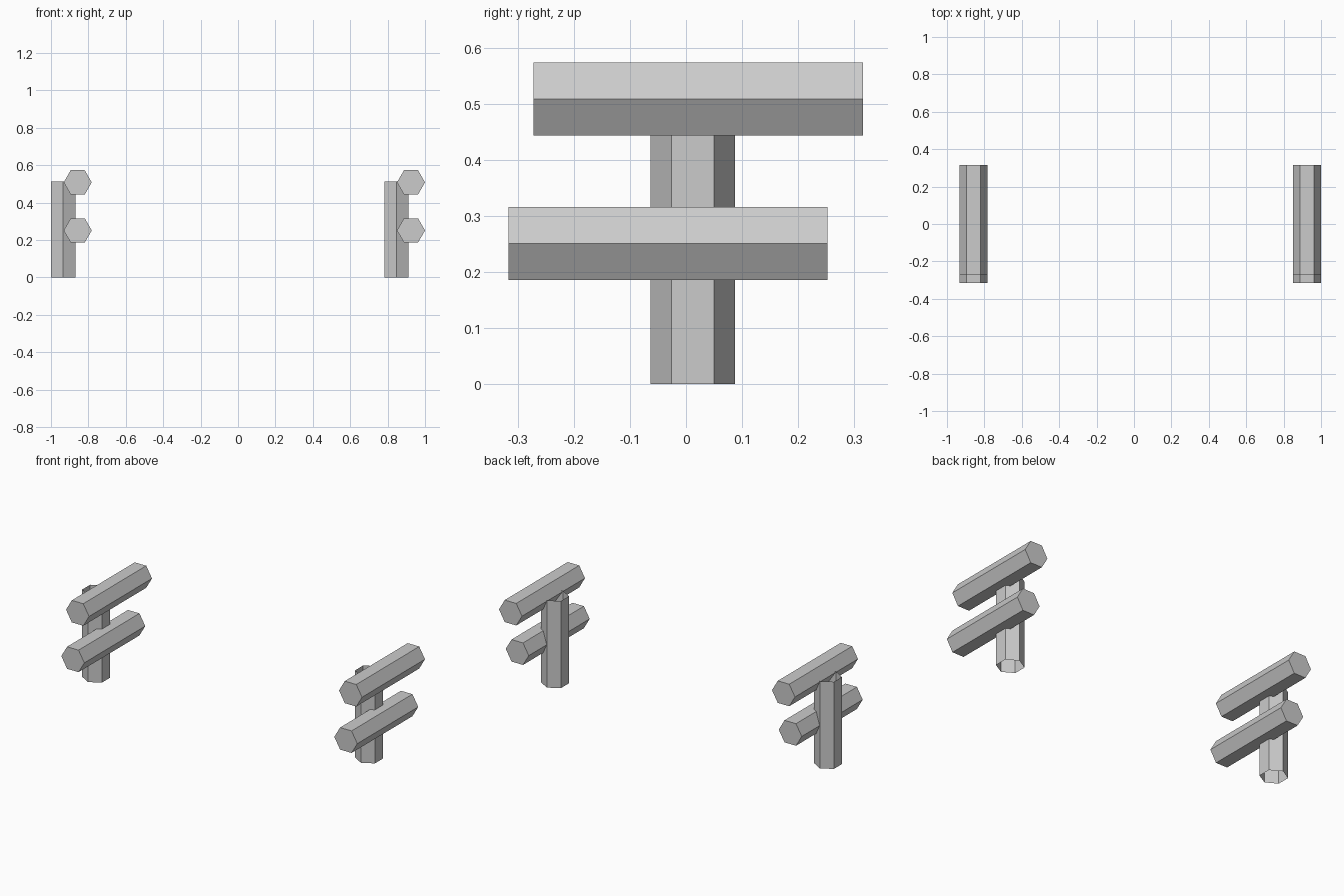
import bpy
import bmesh
from math import cos, sin, tau
from mathutils import Vector

cube = bpy.data.objects.get("Cube")
if cube:
    bpy.data.objects.remove(cube, do_unlink=True)

grey = bpy.data.materials.new("plain grey")
grey.use_nodes = True
colour = (0.6, 0.6, 0.6, 1)
grey.diffuse_color = colour
grey.node_tree.nodes["Principled BSDF"].inputs["Base Color"].default_value = colour

RADIUS = 0.075
SIDES = 6


def hex_prism(name, start, length, corner, side, axis, capped):
    """Hexagonal log: one corner points along `corner`, the log runs along `axis`."""
    corner, side, axis = Vector(corner), Vector(side), Vector(axis)
    bm = bmesh.new()
    rings = []
    for offset in (0, length):
        ring = []
        for i in range(SIDES):
            a = tau * i / SIDES
            ring.append(bm.verts.new(RADIUS * (cos(a) * corner + sin(a) * side) + offset * axis))
        rings.append(ring)
    low, high = rings
    for i in range(SIDES):
        j = (i + 1) % SIDES
        bm.faces.new((low[i], low[j], high[j], high[i]))
    if capped:
        bm.faces.new(low[::-1])
        bm.faces.new(high)
    mesh = bpy.data.meshes.new(name)
    bm.to_mesh(mesh)
    bm.free()
    mesh.materials.append(grey)
    obj = bpy.data.objects.new(name, mesh)
    obj.location = start
    bpy.context.collection.objects.link(obj)
    return obj


X, Y, Z = (1, 0, 0), (0, 1, 0), (0, 0, 1)

# Two identical fence ends: an open post with two rails on its +x side
for label, post_x in (("right", -0.935), ("left", 0.847)):
    rail_x = post_x + 0.078
    hex_prism(f"{label}_post", (post_x, 0.012, 0), 0.514, Y, (-1, 0, 0), Z, False)
    hex_prism(f"{label}_upper_rail", (rail_x, -0.272, 0.508), 0.587, X, (0, 0, -1), Y, True)
    hex_prism(f"{label}_lower_rail", (rail_x, -0.316, 0.251), 0.568, X, (0, 0, -1), Y, True)
